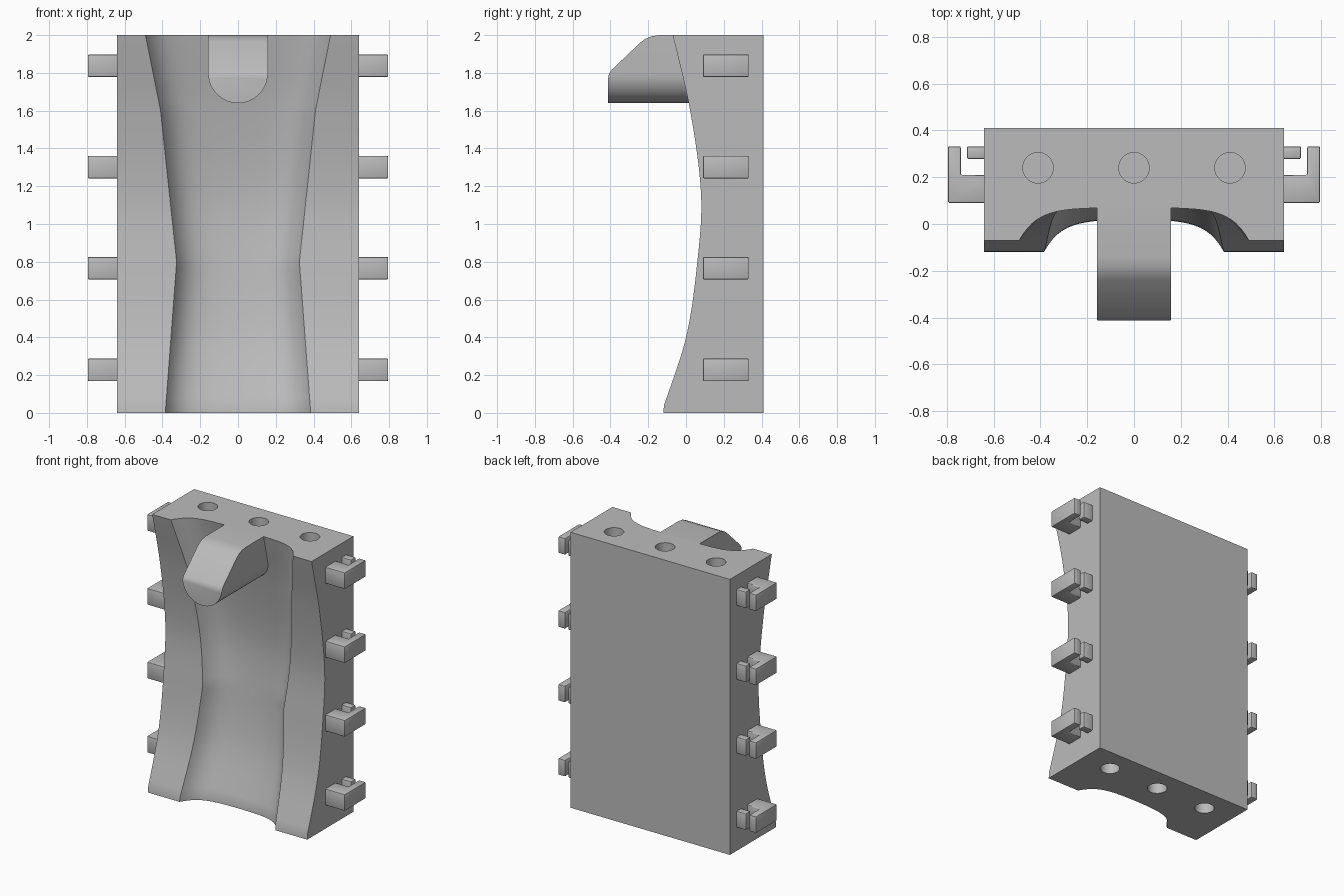
import bpy, bmesh, math
from mathutils import Vector

cube = bpy.data.objects.get("Cube")
if cube:
    bpy.data.objects.remove(cube)

grey = bpy.data.materials.new("plain grey")
grey.use_nodes = True
grey.diffuse_color = (0.5, 0.5, 0.5, 1)
grey.node_tree.nodes["Principled BSDF"].inputs["Base Color"].default_value = (0.5, 0.5, 0.5, 1)


def add(name, bm):
    bmesh.ops.recalc_face_normals(bm, faces=bm.faces)
    mesh = bpy.data.meshes.new(name)
    bm.to_mesh(mesh)
    bm.free()
    mesh.materials.append(grey)
    ob = bpy.data.objects.new(name, mesh)
    bpy.context.scene.collection.objects.link(ob)
    return ob


def prism(name, outline, direction):
    bm = bmesh.new()
    face = bm.faces.new([bm.verts.new(p) for p in outline])
    ext = bmesh.ops.extrude_face_region(bm, geom=[face])["geom"]
    bmesh.ops.translate(bm, vec=Vector(direction),
                        verts=[g for g in ext if isinstance(g, bmesh.types.BMVert)])
    return add(name, bm)


def apply(ob, name, kind, **settings):
    mod = ob.modifiers.new(name, kind)
    for key, value in settings.items():
        setattr(mod, key, value)
    bpy.context.view_layer.objects.active = ob
    bpy.ops.object.modifier_apply(modifier=mod.name)


def boolean(ob, cutter, operation):
    apply(ob, operation.lower(), "BOOLEAN", object=cutter, operation=operation, solver="EXACT")
    bpy.data.objects.remove(cutter)


def smooth(ob, angle=30):
    bpy.ops.object.select_all(action="DESELECT")
    ob.select_set(True)
    bpy.context.view_layer.objects.active = ob
    bpy.ops.object.shade_smooth_by_angle(angle=math.radians(angle))


def curve(points, t):
    # smooth interpolation through (position, value) pairs
    n = len(points)
    i = max(k for k in range(n - 1) if points[k][0] <= t or k == 0)
    slope = lambda k: ((points[min(k + 1, n - 1)][1] - points[max(k - 1, 0)][1])
                       / (points[min(k + 1, n - 1)][0] - points[max(k - 1, 0)][0]))
    (a, va), (b, vb) = points[i], points[i + 1]
    h, s = b - a, (t - a) / (b - a)
    return (va * (1 + 2 * s) * (1 - s) ** 2 + vb * s * s * (3 - 2 * s)
            + h * s * (1 - s) * (slope(i) * (1 - s) - slope(i + 1) * s))


def linear(points, t):
    for (a, va), (b, vb) in zip(points, points[1:]):
        if t <= b:
            return va + (vb - va) * (t - a) / (b - a)


# Body: block with a bowed front and a waisted channel running down it
SIDE, BACK, DEPTH = 0.64, 0.41, 0.14
FRONT = [(0, -0.13), (0.4, 0), (0.8, 0.06), (1.15, 0.08), (1.6, 0.022), (2, -0.07)]
WIDTH = [(0, 0.385), (0.8, 0.325), (1.6, 0.41), (2, 0.49)]
ROWS, STEPS = 50, 16
bm = bmesh.new()
grid = []
for r in range(ROWS + 1):
    z = 2 * r / ROWS
    y, w = curve(FRONT, z), linear(WIDTH, z)
    if r == 0:
        y += 0.01
    half = [(SIDE, y)]
    for k in range(STEPS + 1):
        inset = w * (k / STEPS) ** 1.6
        half.append((w - inset, y + DEPTH * (1 - math.exp(-inset / 0.075))))
    section = [(-x, v) for x, v in half] + half[-2::-1]
    grid.append([bm.verts.new((x, v, z)) for x, v in section])
for low, high in zip(grid, grid[1:]):
    for i in range(len(low) - 1):
        bm.faces.new((low[i], low[i + 1], high[i + 1], high[i]))
bl, br, tl, tr = [bm.verts.new((x, BACK, z)) for z in (0, 2) for x in (-SIDE, SIDE)]
bm.faces.new((bl, br, tr, tl))
bm.faces.new(grid[0] + [br, bl])
bm.faces.new(grid[-1] + [tr, tl])
bm.faces.new([row[0] for row in grid] + [tl, bl])
bm.faces.new([row[-1] for row in grid] + [tr, br])
body = add("body", bm)

# Blind round sockets in the top and bottom
for x in (-0.41, 0, 0.41):
    for z in (-0.1, 1.9):
        ring = [(x + 0.065 * math.cos(a), 0.24 + 0.065 * math.sin(a), z)
                for a in (math.tau * i / 40 for i in range(40))]
        boolean(body, prism("socket_cutter", ring, (0, 0, 0.2)), "DIFFERENCE")
smooth(body)

# Hook: rounded-bottom bar trimmed by its sloping side outline
R, AXIS = 0.158, 1.798
arc = [(R * math.cos(a), -0.5, AXIS - R * math.sin(a))
       for a in (math.pi * i / 32 for i in range(33))]
hook = prism("hook", arc + [(-R, -0.5, 2.1), (R, -0.5, 2.1)], (0, 0.66, 0))
outline = [(0.15, 1.6), (-0.412, 1.6), (-0.412, 1.775), (-0.408, 1.795), (-0.395, 1.815),
           (-0.24, 1.962), (-0.215, 1.98), (-0.185, 1.993), (-0.14, 2), (0.15, 2)]
boolean(hook, prism("hook_trim", [(-0.3, y, z) for y, z in outline], (0.6, 0, 0)), "INTERSECT")
smooth(hook)

# Side clips: an L-shaped hook and a small stub, four on each side
L_SHAPE = [(0.62, 0.09), (0.795, 0.09), (0.795, 0.332), (0.74, 0.332), (0.74, 0.21), (0.62, 0.21)]
STUB = [(0.62, 0.278), (0.714, 0.278), (0.714, 0.332), (0.62, 0.332)]
for side, sign in (("left", 1), ("right", -1)):
    for n, z in enumerate((0.228, 0.766, 1.301, 1.838)):
        for part, shape in (("clip", L_SHAPE), ("stub", STUB)):
            ob = prism(f"{side}_{part}_{n + 1}",
                       [(sign * x, y, z - 0.06) for x, y in shape], (0, 0, 0.12))
            apply(ob, "soft edges", "BEVEL", width=0.007, segments=2)
            smooth(ob, 40)
